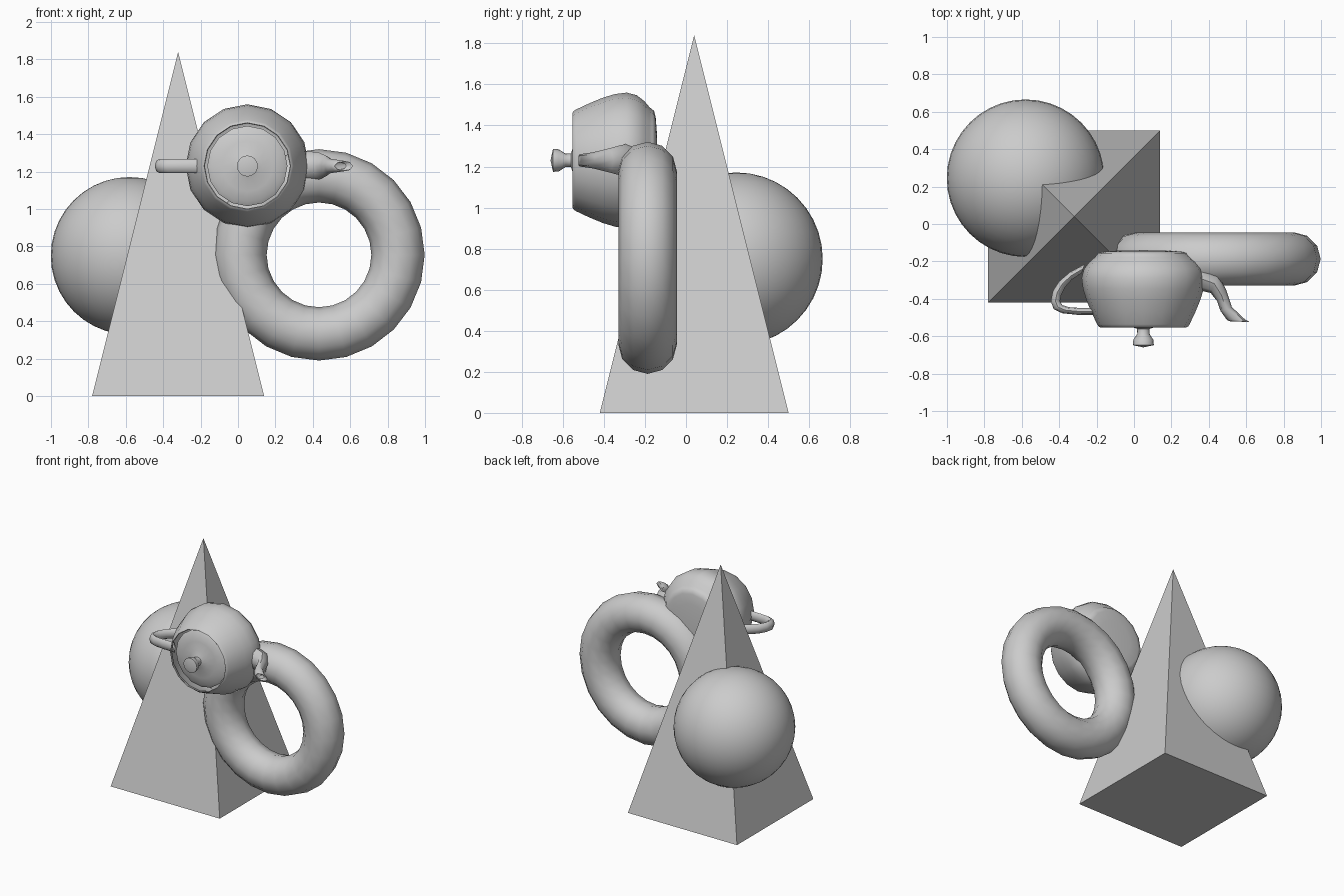
import bpy, bmesh, math

if "Cube" in bpy.data.objects:
    bpy.data.objects.remove(bpy.data.objects["Cube"])

TEAPOT_POS, TEAPOT_SCALE = (0.05, -0.14, 1.23), 0.165
STEPS = 4  # segments per curve span


def smooth(angle):
    bpy.ops.object.shade_smooth_by_angle(angle=math.radians(angle))


def weights(t):
    u = 1 - t
    return u**3, 3 * u * u * t, 3 * u * t * t, t**3


def sample(spans):
    """Points along a chain of cubic spans (any number of components)."""
    out = []
    for i, span in enumerate(spans):
        for k in range(0 if i == 0 else 1, STEPS + 1):
            w = weights(k / STEPS)
            out.append([sum(a * b for a, b in zip(w, comp)) for comp in zip(*span)])
    return out


def skin(name, rings):
    """Join closed rings of points into a tube, placed in the tipped teapot frame."""
    bm = bmesh.new()
    loops = [[bm.verts.new(p) for p in ring] for ring in rings]
    n = len(loops[0])
    for a, b in zip(loops, loops[1:]):
        for j in range(n):
            bm.faces.new((a[j], a[(j + 1) % n], b[(j + 1) % n], b[j]))
    bmesh.ops.remove_doubles(bm, verts=bm.verts, dist=1e-4)
    bmesh.ops.recalc_face_normals(bm, faces=bm.faces)
    mesh = bpy.data.meshes.new(name)
    bm.to_mesh(mesh)
    bm.free()
    ob = bpy.data.objects.new(name, mesh)
    bpy.context.collection.objects.link(ob)
    ob.location = TEAPOT_POS
    ob.rotation_euler = (math.pi / 2, 0, 0)
    ob.scale = (TEAPOT_SCALE,) * 3
    bpy.ops.object.select_all(action='DESELECT')
    ob.select_set(True)
    bpy.context.view_layer.objects.active = ob
    smooth(50)


def lathe(name, spans):
    n = STEPS * 4
    skin(name, [[(r * math.cos(2 * math.pi * j / n), r * math.sin(2 * math.pi * j / n), z)
                 for j in range(n)] for r, z in sample(spans)])


def oval_tube(name, spans):
    """Each control is (inner x, inner z, outer x, outer z, half width)."""
    rings = []
    for ax, az, bx, bz, w in sample(spans):
        half = []
        for k in range(STEPS + 1):
            c = weights(k / STEPS)
            p, q, m = c[0] + c[1], c[2] + c[3], c[1] + c[2]
            half.append((ax * p + bx * q, w * m, az * p + bz * q))
        rings.append(half + [(x, -y, z) for x, y, z in half[-2:0:-1]])
    skin(name, rings)


# pyramid
bpy.ops.mesh.primitive_cone_add(vertices=4, radius1=0.46 * math.sqrt(2), depth=1.84,
                                location=(-0.32, 0.04, 0.92), rotation=(0, 0, math.pi / 4))
bpy.context.object.name = "pyramid"

# ball
bpy.ops.mesh.primitive_uv_sphere_add(segments=40, ring_count=20, radius=0.421,
                                     location=(-0.58, 0.245, 0.75))
bpy.context.object.name = "ball"
smooth(50)

# upright ring
bpy.ops.mesh.primitive_torus_add(major_segments=24, minor_segments=12, major_radius=0.4225,
                                 minor_radius=0.1425, location=(0.433, -0.187, 0.755),
                                 rotation=(math.pi / 2, 0, 0))
bpy.context.object.name = "ring"
smooth(50)

# teapot body: rim, wall, foot, base
lathe("teapot_body", [
    [(1.4, 2.4), (1.3375, 2.53), (1.4375, 2.53), (1.5, 2.4)],
    [(1.5, 2.4), (1.75, 1.875), (2, 1.35), (2, 0.9)],
    [(2, 0.9), (2, 0.45), (1.5, 0.225), (1.5, 0.15)],
    [(1.5, 0.15), (1.5, 0.075), (1.425, 0), (0, 0)]])

# teapot lid with knob
lathe("teapot_lid", [
    [(0, 3.15), (0.8, 3.15), (0, 2.7), (0.2, 2.55)],
    [(0.2, 2.55), (0.4, 2.4), (1.3, 2.4), (1.3, 2.25)]])

# teapot handle
oval_tube("teapot_handle", [
    [(-1.6, 1.875, -1.5, 2.1, 0.3), (-2.3, 1.875, -2.5, 2.1, 0.3),
     (-2.7, 1.875, -3, 2.1, 0.3), (-2.7, 1.65, -3, 1.65, 0.3)],
    [(-2.7, 1.65, -3, 1.65, 0.3), (-2.7, 1.425, -3, 1.2, 0.3),
     (-2.5, 0.975, -2.65, 0.7875, 0.3), (-2, 0.75, -1.9, 0.45, 0.3)]])

# teapot spout and lip
oval_tube("teapot_spout", [
    [(1.7, 1.275, 1.7, 0.45, 0.66), (2.6, 1.275, 3.1, 0.675, 0.66),
     (2.3, 1.95, 2.4, 1.875, 0.25), (2.7, 2.25, 3.3, 2.25, 0.25)],
    [(2.7, 2.25, 3.3, 2.25, 0.25), (2.8, 2.325, 3.525, 2.344, 0.25),
     (2.9, 2.325, 3.45, 2.3625, 0.15), (2.8, 2.25, 3.2, 2.25, 0.15)]])
